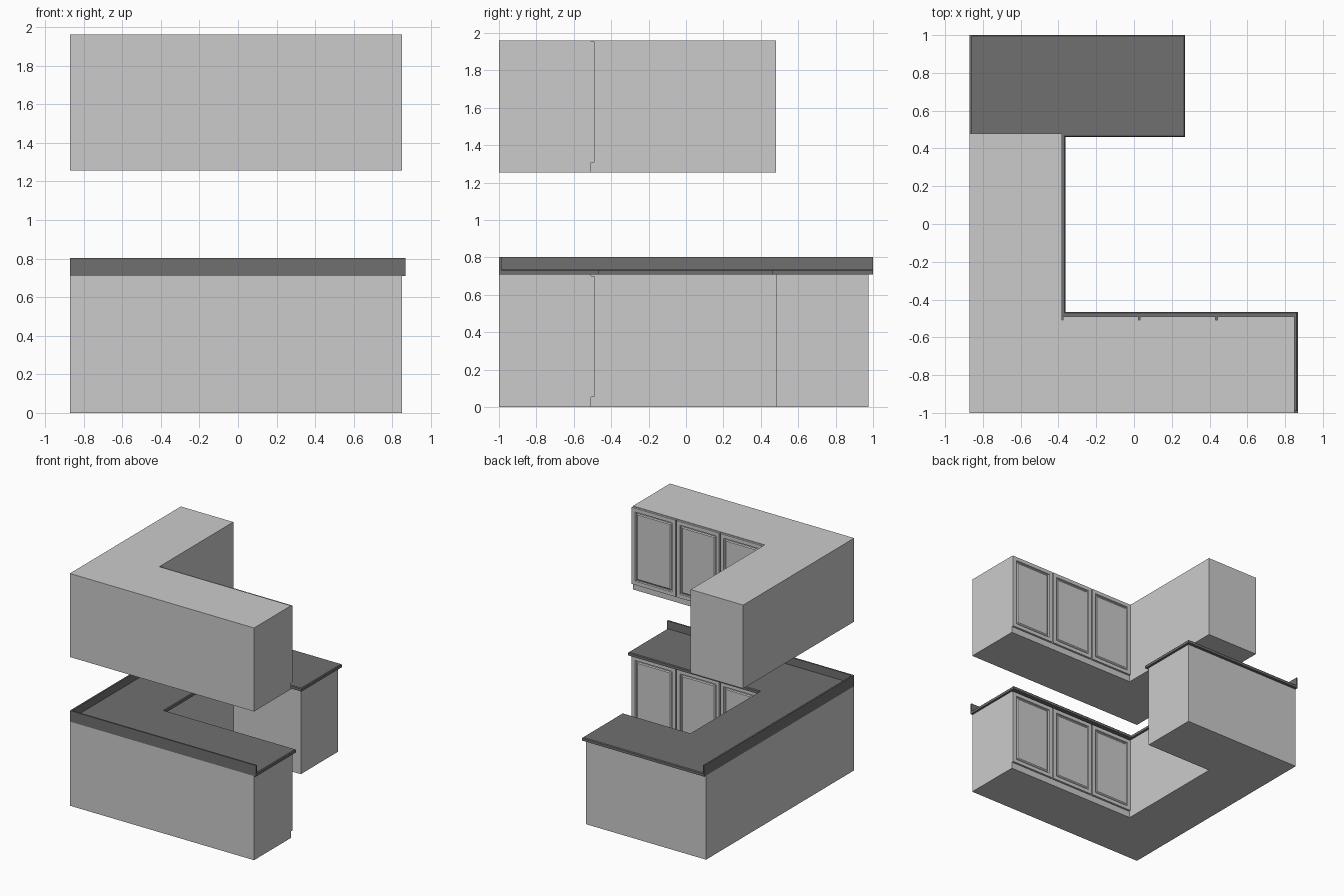
import bpy, bmesh

if "Cube" in bpy.data.objects:
    bpy.data.objects.remove(bpy.data.objects["Cube"])


def finish(bm, name):
    bmesh.ops.recalc_face_normals(bm, faces=bm.faces)
    me = bpy.data.meshes.new(name)
    bm.to_mesh(me)
    bm.free()
    ob = bpy.data.objects.new(name, me)
    bpy.context.collection.objects.link(ob)
    return ob


def prism(name, outline, z0, z1, color=None, chamfer=None):
    bm = bmesh.new()
    face = bm.faces.new([bm.verts.new((x, y, z0)) for x, y in outline])
    ext = bmesh.ops.extrude_face_region(bm, geom=[face], use_keep_orig=True)
    for g in ext["geom"]:
        if isinstance(g, bmesh.types.BMVert):
            g.co.z = z1
    if chamfer:
        # soften only the exposed top edges, not those against a wall
        edges = [e for e in bm.edges if all(v.co.z > z1 - 1e-5 for v in e.verts)
                 and not any(all(abs(v.co[a] - w) < 1e-5 for v in e.verts)
                             for a, w in ((0, -0.87), (1, -1.0)))]
        bmesh.ops.bevel(bm, geom=edges, offset=chamfer, segments=1,
                        affect='EDGES', profile=0.5)
    ob = finish(bm, name)
    if color:
        ob.data.materials.append(color)
    return ob


def door(name, x0, x1, z0, z1):
    bm = bmesh.new()
    bmesh.ops.create_cube(bm, size=1)
    for v in bm.verts:
        v.co = (x1 if v.co.x > 0 else x0,
                -0.49 if v.co.y > 0 else -0.507,
                z1 if v.co.z > 0 else z0)
    bmesh.ops.recalc_face_normals(bm, faces=bm.faces)
    panel = max(bm.faces, key=lambda f: f.calc_center_median().y)
    # frame, groove, groove floor, raised centre panel
    for t, d in ((0.045, 0), (0.006, -0.009), (0.010, 0), (0.012, 0.006)):
        bmesh.ops.inset_region(bm, faces=[panel], thickness=t, depth=d)
    return finish(bm, name)


dark = bpy.data.materials.new("counter_dark")
dark.diffuse_color = (0.16, 0.16, 0.16, 1)
dark.use_nodes = True
dark.node_tree.nodes["Principled BSDF"].inputs["Base Color"].default_value = dark.diffuse_color

# Cabinet bodies
prism("lower_cabinet", [(-0.87, -1), (0.85, -1), (0.85, -0.507), (-0.38, -0.507),
                        (-0.38, 0.48), (0.25, 0.48), (0.25, 0.975), (-0.87, 0.975)],
      0, 0.71)
prism("upper_cabinet", [(-0.87, -1), (0.85, -1), (0.85, -0.507), (-0.38, -0.507),
                        (-0.38, 0.48), (-0.87, 0.48)], 1.255, 1.96)

# Doors
for level, base in (("lower", 0), ("upper", 1.253)):
    for i, (a, b) in enumerate(((-0.375, 0.023), (0.033, 0.431), (0.441, 0.85))):
        door(f"{level}_door_{i + 1}", a, b, base + 0.055, base + 0.702)

# Countertop with overhang
prism("countertop", [(-0.87, -1), (0.867, -1), (0.867, -0.465), (-0.362, -0.465),
                     (-0.362, 0.46), (0.27, 0.46), (0.27, 1), (-0.87, 1)],
      0.71, 0.737, dark, chamfer=0.006)

# Backsplash along the two walls
prism("backsplash", [(-0.87, -1), (0.867, -1), (0.867, -0.987), (-0.857, -0.987),
                     (-0.857, 1), (-0.87, 1)], 0.71, 0.803, dark)
